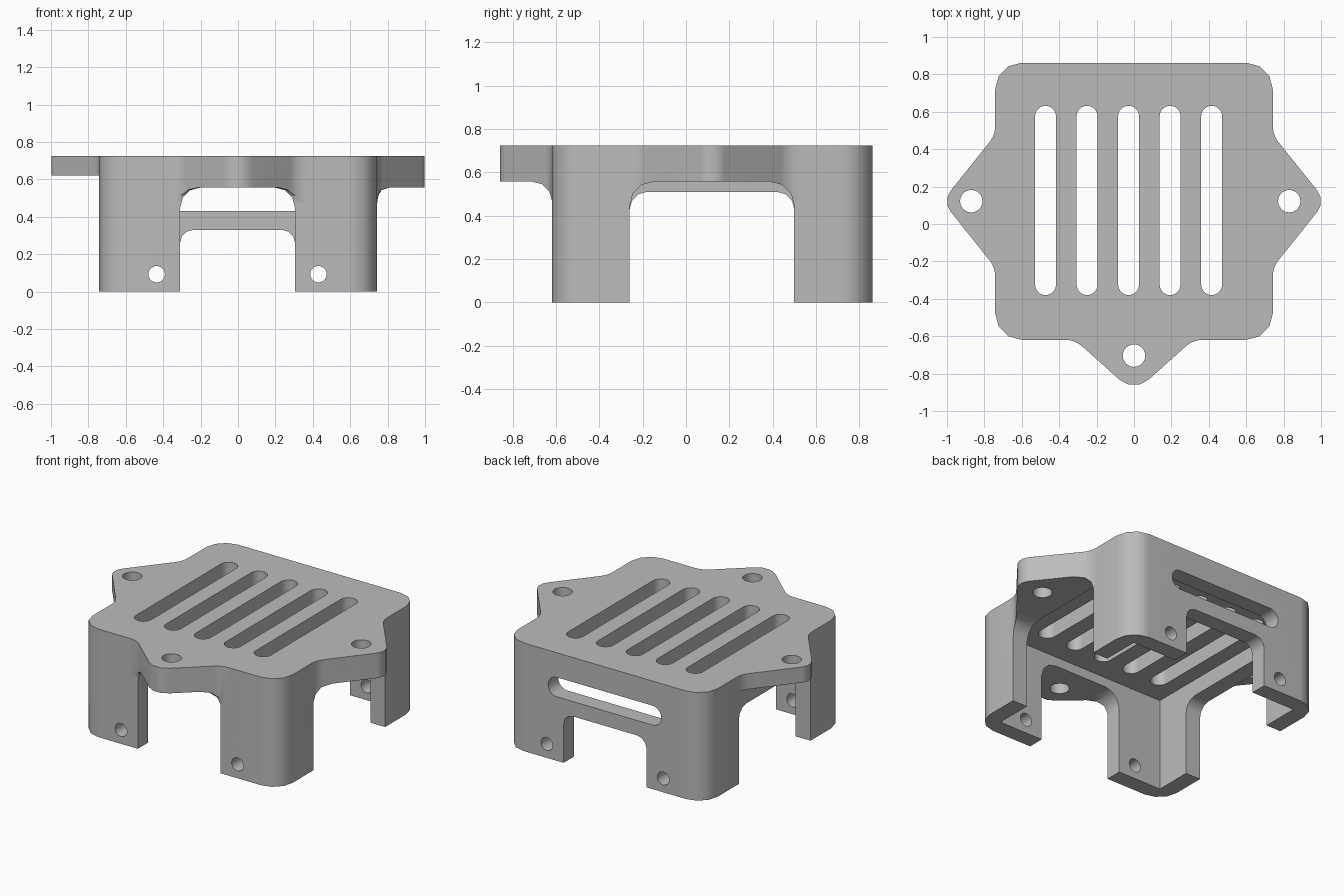
import bpy, bmesh, math
from mathutils import Vector

if "Cube" in bpy.data.objects:
    bpy.data.objects.remove(bpy.data.objects["Cube"], do_unlink=True)

# Main dimensions
HALF_X, FRONT, BACK = 0.742, -0.619, 0.862
TOP, DECK, EAR_LOW = 0.725, 0.62, 0.557
WALL, SIDE_Y = 0.11, 0.122

grey = bpy.data.materials.new("plain grey")
grey.use_nodes = True
grey.diffuse_color = (0.5, 0.5, 0.5, 1)
grey.node_tree.nodes["Principled BSDF"].inputs["Base Color"].default_value = grey.diffuse_color


def rounded(points, seg=3):
    """Outline from (u, v, radius) corners, each rounded by an arc."""
    out = []
    for i, (u, v, r) in enumerate(points):
        p = Vector((u, v))
        if r == 0:
            out.append(p)
            continue
        a = (Vector(points[i - 1][:2]) - p).normalized()
        b = (Vector(points[(i + 1) % len(points)][:2]) - p).normalized()
        half = a.angle(b) / 2
        centre = p + (a + b).normalized() * r / math.sin(half)
        start = p + a * r / math.tan(half) - centre
        end = p + b * r / math.tan(half) - centre
        t0 = math.atan2(start.y, start.x)
        turn = (math.atan2(end.y, end.x) - t0 + math.pi) % (2 * math.pi) - math.pi
        for k in range(seg + 1):
            t = t0 + turn * k / seg
            out.append(centre + r * Vector((math.cos(t), math.sin(t))))
    return [p for i, p in enumerate(out) if (p - out[i - 1]).length > 1e-4]


def box(u0, u1, v0, v1, low=0, high=0, seg=3):
    """Rectangle with its own radius for the low and high corners."""
    return rounded([(u0, v0, low), (u1, v0, low), (u1, v1, high), (u0, v1, high)], seg)


def disc(u, v, r, n=24):
    return [Vector((u + r * math.cos(2 * math.pi * k / n), v + r * math.sin(2 * math.pi * k / n)))
            for k in range(n)]


def prism(name, outline, axis, a, b):
    """Extrude a flat outline along an axis from a to b."""
    place = {"x": lambda u, v, w: (w, u, v),
             "y": lambda u, v, w: (u, w, v),
             "z": lambda u, v, w: (u, v, w)}[axis]
    bm = bmesh.new()
    rings = [[bm.verts.new(place(p[0], p[1], w)) for p in outline] for w in (a, b)]
    for ring in rings:
        bm.faces.new(ring)
    n = len(outline)
    for i in range(n):
        j = (i + 1) % n
        bm.faces.new((rings[0][i], rings[0][j], rings[1][j], rings[1][i]))
    bmesh.ops.recalc_face_normals(bm, faces=bm.faces)
    mesh = bpy.data.meshes.new(name)
    bm.to_mesh(mesh)
    bm.free()
    mesh.materials.append(grey)
    obj = bpy.data.objects.new(name, mesh)
    bpy.context.scene.collection.objects.link(obj)
    return obj


def combine(target, tool, operation="DIFFERENCE"):
    mod = target.modifiers.new("combine", "BOOLEAN")
    mod.operation, mod.solver, mod.object = operation, "EXACT", tool
    bpy.context.view_layer.objects.active = target
    bpy.ops.object.modifier_apply(modifier=mod.name)
    bpy.data.objects.remove(tool, do_unlink=True)


def cut(outline, axis, a, b, target=None):
    combine(target or housing, prism("cutter", outline, axis, a, b))


# Rounded box, hollow and open below
housing = prism("housing", box(-HALF_X, HALF_X, FRONT, BACK, 0.14, 0.14), "z", 0, TOP)
cut(box(-HALF_X + WALL, HALF_X - WALL, FRONT + WALL, BACK - WALL), "z", -0.1, DECK)


def ear_outline(wall, half, apex, tip_r):
    """Pointed lug as (across, outward), with rounded tip and blended root."""
    inner = wall - 0.05
    return rounded([(-half - 0.09, inner, 0), (-half - 0.09, wall, 0), (-half, wall, 0.13),
                    (0, apex, tip_r), (half, wall, 0.13), (half + 0.09, wall, 0),
                    (half + 0.09, inner, 0)])


def undercut(wall, sign):
    """Space under a lug, blended into the wall by a fillet."""
    return rounded([(sign * wall, 0.3, 0), (sign * wall, EAR_LOW, 0.09),
                    (sign * 1.2, EAR_LOW, 0), (sign * 1.2, 0.3, 0)])


side = ear_outline(HALF_X, 0.354, 1.025, 0.087)
front = ear_outline(-FRONT, 0.316, 0.902, 0.115)

# Mounting lugs
right_ear = prism("right_ear", [(-v, SIDE_Y + u) for u, v in side], "z", DECK, TOP)
left_ear = prism("left_ear", [(v, SIDE_Y + u) for u, v in side], "z", 0.45, TOP)
cut(undercut(HALF_X, 1), "y", -1, 1, left_ear)
front_ear = prism("front_ear", [(u, -v) for u, v in front], "z", 0.45, TOP)
cut(undercut(-FRONT, -1), "x", -1, 1, front_ear)
for ear in (right_ear, left_ear, front_ear):
    combine(housing, ear, "UNION")

# Arches between the legs
cut(box(-0.31, 0.305, -0.1, EAR_LOW, 0, 0.11), "y", -1, FRONT + 0.2)
cut(box(-0.31, 0.305, -0.1, 0.33, 0, 0.07), "y", BACK - 0.2, 1)
cut(box(-0.26, 0.5, -0.1, EAR_LOW, 0, 0.11), "x", HALF_X - 0.2, 1.1)
cut(box(-0.26, 0.5, -0.1, 0.51, 0, 0.08), "x", -1.1, -HALF_X + 0.2)

# Slot in the back wall
cut(box(-0.42, 0.42, 0.43, 0.56, 0.0649, 0.0649, 6), "y", BACK - 0.2, 1)

# Vent slots in the deck
for i in range(5):
    x = -0.473 + 0.222 * i
    cut(box(x - 0.056, x + 0.056, -0.38, 0.632, 0.0559, 0.0559, 6), "z", 0.5, 0.9)

# Screw holes in the lugs and legs
for x, y in ((-0.87, SIDE_Y), (0.83, SIDE_Y), (0, -0.704)):
    cut(disc(x, y, 0.06), "z", 0.3, 0.9)
for x in (-0.435, 0.43):
    cut(disc(x, 0.093, 0.044), "y", -1, 1)

# Smooth rounded corners, crisp edges
bpy.ops.object.select_all(action="DESELECT")
housing.select_set(True)
bpy.context.view_layer.objects.active = housing
bpy.ops.object.shade_smooth_by_angle(angle=math.radians(38))
weighted = housing.modifiers.new("flat_faces", "WEIGHTED_NORMAL")
weighted.keep_sharp = True
